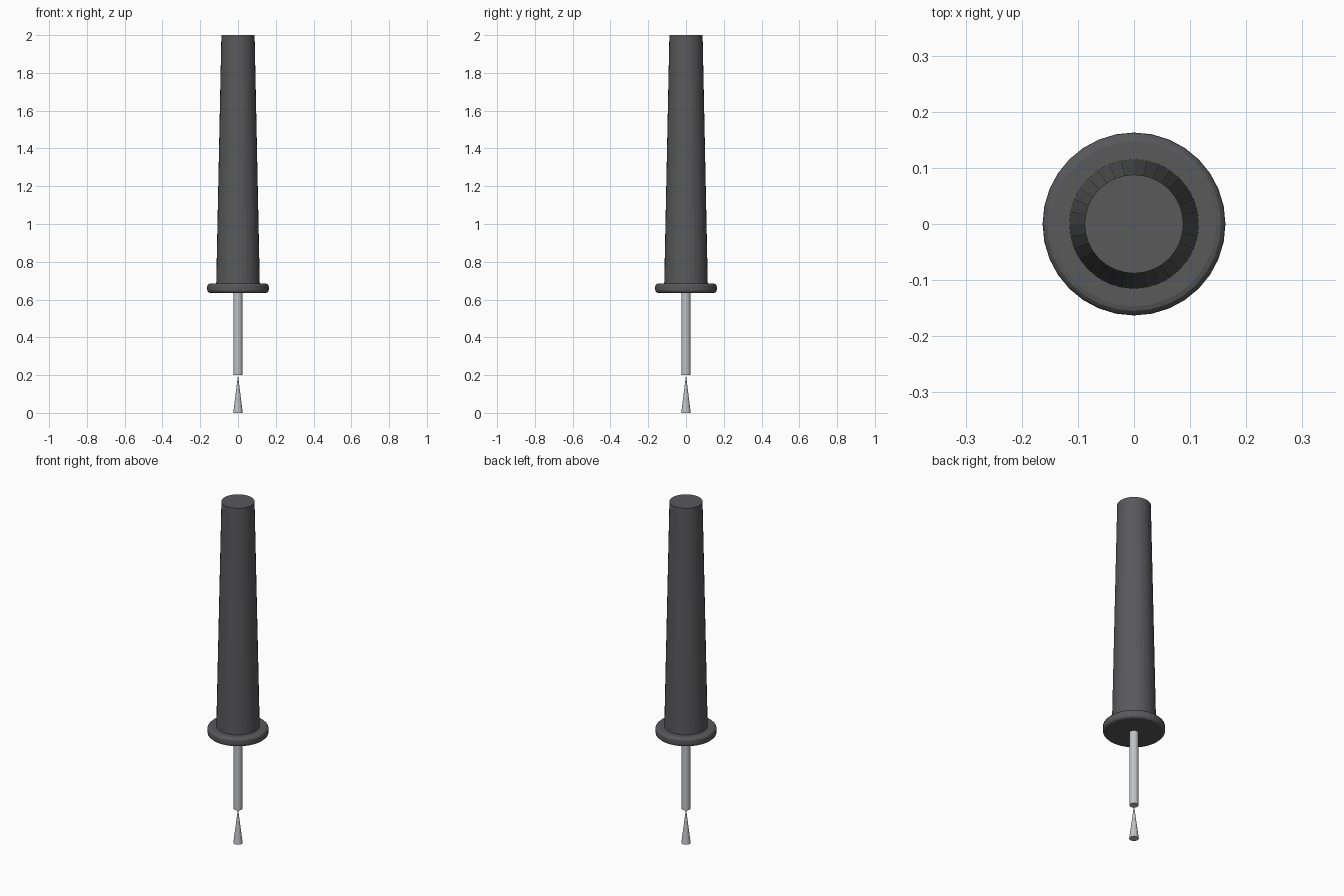
import bpy

if "Cube" in bpy.data.objects:
    bpy.data.objects.remove(bpy.data.objects["Cube"], do_unlink=True)


def material(name, rgb):
    mat = bpy.data.materials.new(name)
    mat.use_nodes = True
    mat.diffuse_color = (*rgb, 1)
    mat.node_tree.nodes["Principled BSDF"].inputs["Base Color"].default_value = (*rgb, 1)
    return mat


def round_part(name, mat, z_low, z_high, r_low, r_high, sides=32):
    """Upright cylinder or cone spanning z_low to z_high."""
    bpy.ops.mesh.primitive_cone_add(
        vertices=sides, radius1=r_low, radius2=r_high,
        depth=z_high - z_low, location=(0, 0, (z_low + z_high) / 2))
    part = bpy.context.object
    part.name = name
    part.data.materials.append(mat)
    return part


rubber = material("dark grey rubber", (0.1, 0.1, 0.105))
steel = material("light grey steel", (0.53, 0.54, 0.56))

# Tapered grip
round_part("handle", rubber, 0.65, 2.0, 0.116, 0.088)

# Finger guard with a rounded rim
guard = round_part("finger_guard", rubber, 0.635, 0.685, 0.163, 0.163)
bevel = guard.modifiers.new("rounded_rim", "BEVEL")
bevel.width = 0.016
bevel.segments = 3
bevel.limit_method = "ANGLE"

# Metal shaft and the flared tip below it
round_part("shaft", steel, 0.2, 0.65, 0.024, 0.024)
round_part("tip", steel, 0.0, 0.2, 0.025, 0.0)
